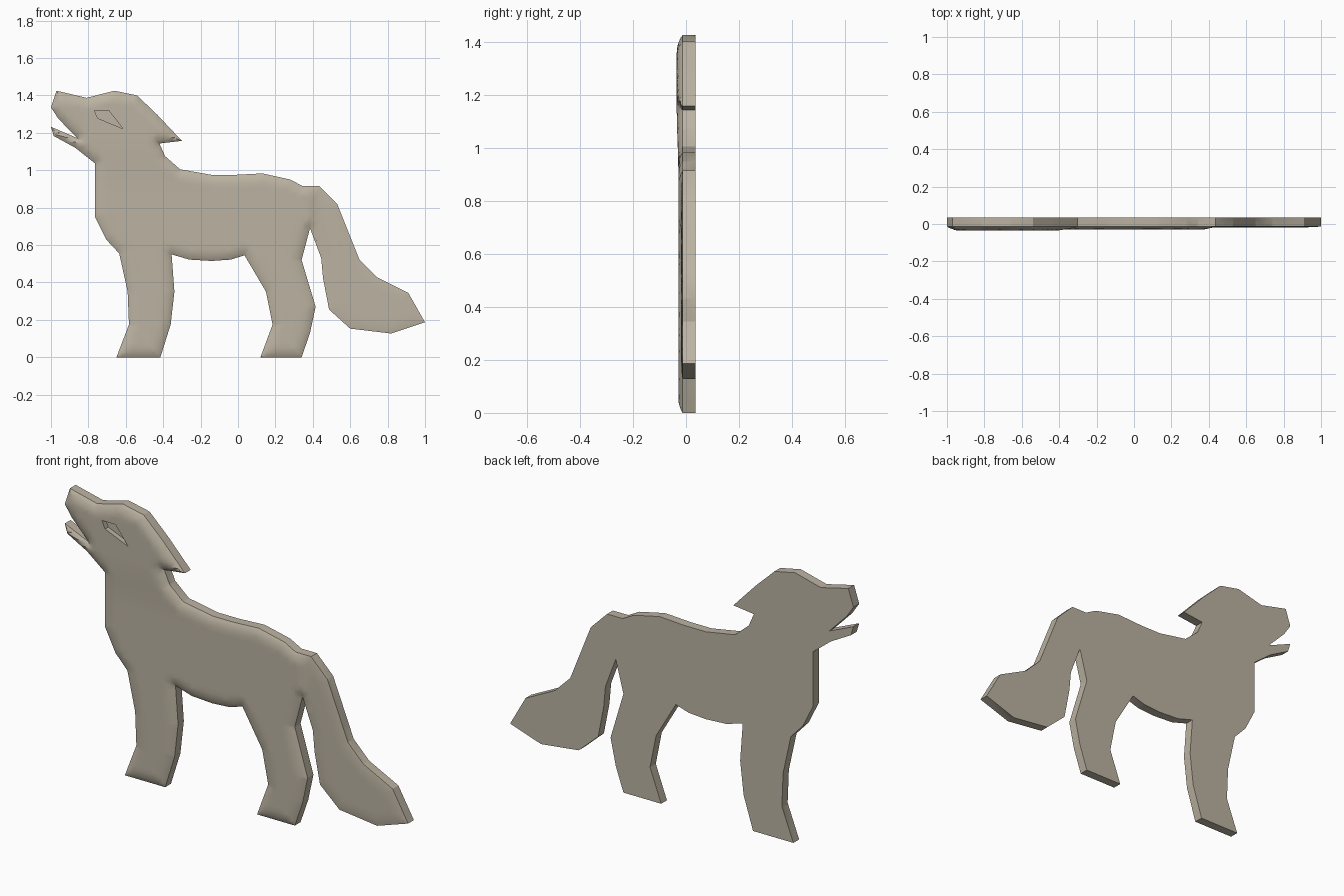
import bpy, bmesh
from mathutils import Vector

if "Cube" in bpy.data.objects:
    bpy.data.objects.remove(bpy.data.objects["Cube"])

BACK, RIM = 0.035, -0.013

# Silhouette (x, z), clockwise from the top of the nose
outline = [Vector(p) for p in [
    (-.97, 1.425), (-.81, 1.387), (-.66, 1.425), (-.54, 1.40), (-.43, 1.295), (-.30, 1.157),
    (-.42, 1.143), (-.39, 1.075), (-.31, 1.005), (-.14, .975), (-.02, .975), (.13, .983),
    (.28, .95), (.345, .915), (.435, .915), (.53, .82), (.61, .62), (.65, .52),
    (.74, .43), (.91, .345), (1.0, .187), (.82, .127), (.60, .153), (.487, .255),
    (.455, .42), (.445, .53), (.385, .69), (.34, .52), (.415, .27), (.385, .13),
    (.34, 0), (.12, 0), (.185, .175), (.15, .35), (.035, .545), (-.04, .522),
    (-.14, .515), (-.26, .522), (-.355, .55), (-.34, .35), (-.36, .175), (-.415, 0),
    (-.65, 0), (-.583, .175), (-.59, .35), (-.635, .555), (-.705, .63), (-.765, .75),
    (-.765, 1.037), (-.87, 1.12), (-.985, 1.183), (-1.0, 1.232), (-.86, 1.172),
    (-.96, 1.275), (-1.0, 1.335)]]
eye_outline = [(-.768, 1.318), (-.69, 1.318), (-.615, 1.222), (-.75, 1.278)]

fur = bpy.data.materials.new("taupe fur")
fur.diffuse_color = (0.50, 0.45, 0.36, 1)
fur.use_nodes = True
fur.node_tree.nodes["Principled BSDF"].inputs["Base Color"].default_value = fur.diffuse_color


def inset(pts, d):
    """Move a clockwise outline inward, limiting the mitre at sharp tips."""
    out = []
    for i, p in enumerate(pts):
        a = (p - pts[i - 1]).normalized()
        b = (pts[(i + 1) % len(pts)] - p).normalized()
        na, nb = Vector((a.y, -a.x)), Vector((b.y, -b.x))
        m = (na + nb).normalized()
        out.append(p + m * min(d / max(m.dot(na), .1), 2.5 * d))
    return out


def edge_distance(p):
    best = 9
    for i, a in enumerate(outline):
        e = outline[i - 1] - a
        t = max(0, min(1, (p - a).dot(e) / e.length_squared))
        best = min(best, (p - a - e * t).length)
    return best


def stack(bm, rings):
    """Close a solid through a list of (points, y) rings."""
    loops = [[bm.verts.new((p[0], y, p[1])) for p in pts] for pts, y in rings]
    for r, s in zip(loops, loops[1:]):
        for i in range(len(r)):
            bm.faces.new((r[i - 1], r[i], s[i], s[i - 1]))
    bm.faces.new(loops[0])
    bm.faces.new(loops[-1])
    bmesh.ops.recalc_face_normals(bm, faces=bm.faces)


def finish(bm, name):
    me = bpy.data.meshes.new(name)
    bm.to_mesh(me)
    bm.free()
    me.materials.append(fur)
    ob = bpy.data.objects.new(name, me)
    bpy.context.collection.objects.link(ob)
    return ob


def ramp(v, lo, hi):
    t = max(0, min(1, (v - lo) / (hi - lo)))
    return t * t * (3 - 2 * t)


# Body plate: flat back, straight sides, softly domed front
bm = bmesh.new()
stack(bm, [(outline, BACK), (outline, RIM), (inset(outline, .011), RIM - .002)])
bmesh.ops.triangulate(bm, faces=[f for f in bm.faces if len(f.verts) > 4])


def cut(co, no):
    faces = [f for f in bm.faces if max(v.co.y for v in f.verts) < 0]
    edges = {e for f in faces for e in f.edges}
    verts = {v for f in faces for v in f.verts}
    bmesh.ops.bisect_plane(bm, geom=list(verts) + list(edges) + faces, dist=1e-5,
                           plane_co=co, plane_no=no)


for i in range(1, 80):
    cut((-1 + i * .025 + .0013, 0, 0), (1, 0, 0))
for i in range(1, 57):
    cut((0, 0, i * .025 + .0013), (0, 0, 1))
for v in bm.verts:
    if v.co.y < 0:
        x, z = v.co.x, v.co.z
        t = 1 - min(edge_distance(Vector((x, z))) / .055, 1)
        height = .016 + .006 * ramp(z, .9, 1.15)
        if z > .65 or x > .42:          # the tail is thinner
            height += (.005 - height) * ramp(x, .37, .43)
        v.co.y = RIM - height * (1 - t * t)
bmesh.ops.triangulate(bm, faces=[f for f in bm.faces if len(f.verts) > 4])
wolf = finish(bm, "wolf_plate")

# Recessed eye
bm = bmesh.new()
stack(bm, [(eye_outline, -.1), (eye_outline, -.008)])
cutter = finish(bm, "eye_cutter")
cutter.hide_render = True
cutter.hide_set(True)
mod = wolf.modifiers.new("eye", 'BOOLEAN')
mod.operation, mod.solver, mod.object = 'DIFFERENCE', 'EXACT', cutter

bpy.context.view_layer.objects.active = wolf
wolf.select_set(True)
bpy.ops.object.modifier_apply(modifier="eye")
bpy.data.objects.remove(cutter)
bpy.ops.object.shade_smooth_by_angle(angle=0.5)
